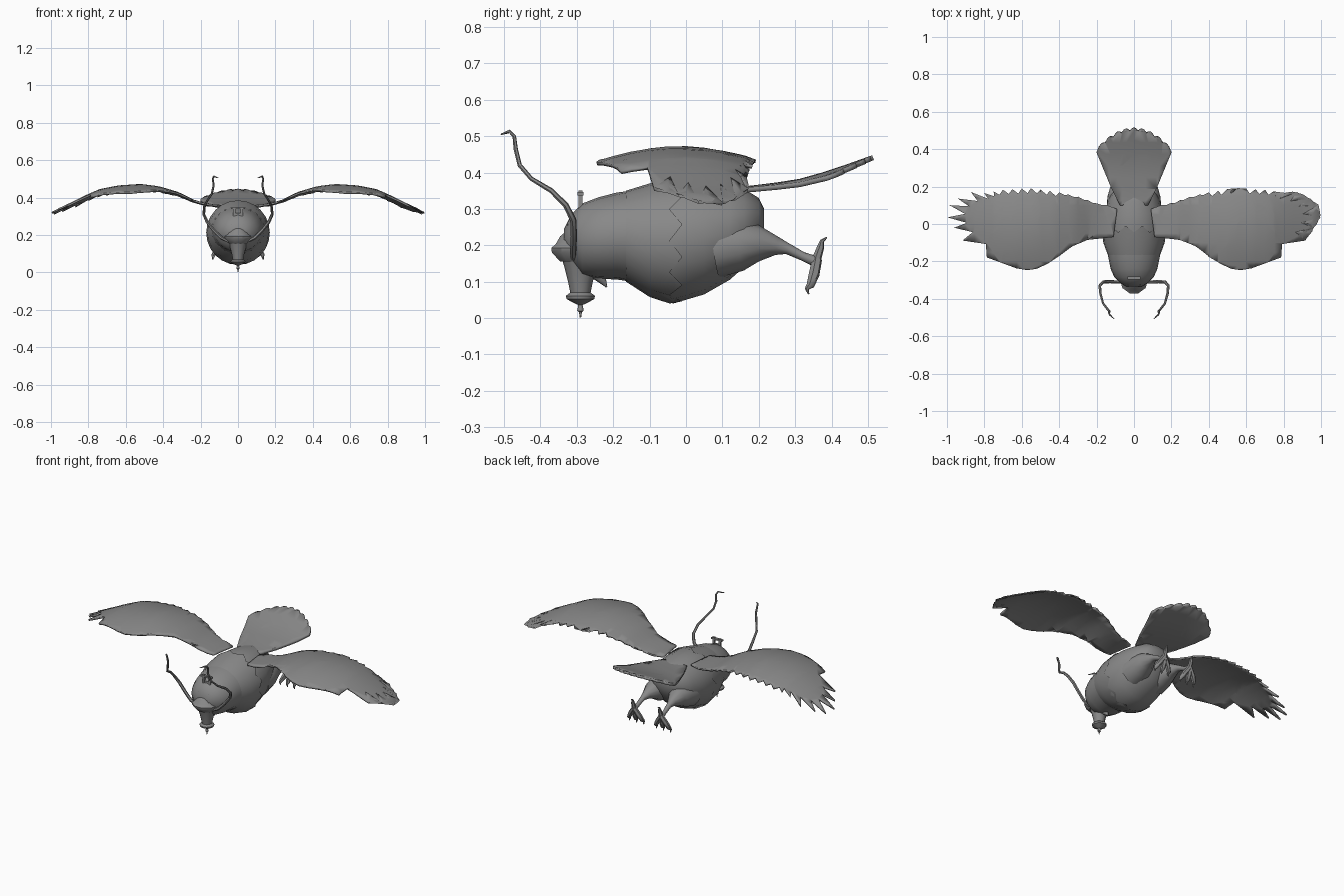
import bpy, bmesh, math
from mathutils import Vector

cube = bpy.data.objects.get("Cube")
if cube:
    bpy.data.objects.remove(cube, do_unlink=True)

grey = bpy.data.materials.new("plain grey")
grey.use_nodes = True
COLOUR = (0.25, 0.25, 0.25, 1)
grey.diffuse_color = COLOUR
grey.node_tree.nodes["Principled BSDF"].inputs["Base Color"].default_value = COLOUR


def finish(name, bm, angle=40):
    bmesh.ops.recalc_face_normals(bm, faces=bm.faces)
    mesh = bpy.data.meshes.new(name)
    bm.to_mesh(mesh)
    bm.free()
    mesh.materials.append(grey)
    obj = bpy.data.objects.new(name, mesh)
    bpy.context.collection.objects.link(obj)
    bpy.ops.object.select_all(action='DESELECT')
    obj.select_set(True)
    bpy.context.view_layer.objects.active = obj
    bpy.ops.object.shade_smooth_by_angle(angle=math.radians(angle))
    return obj


def skin(bm, rings, caps=True):
    rows = [[bm.verts.new(p) for p in ring] for ring in rings]
    n = len(rows[0])
    for a, b in zip(rows, rows[1:]):
        for i in range(n):
            bm.faces.new((a[i], a[(i + 1) % n], b[(i + 1) % n], b[i]))
    if caps:
        bm.faces.new(rows[0])
        bm.faces.new(rows[-1])


def loft_y(name, stations, sides=16, hem=0, caps=True):
    """Elliptic sections along y: (y, bottom, top, half width); hem zigzags the last one."""
    bm = bmesh.new()
    rings = []
    for k, (y, low, high, half) in enumerate(stations):
        last = hem if k == len(stations) - 1 else 0
        rings.append([(half * math.sin(t), y + last * (i % 2), (low + high) / 2 + (high - low) / 2 * math.cos(t))
                      for i, t in enumerate(2 * math.pi * j / sides for j in range(sides))])
    skin(bm, rings, caps)
    return finish(name, bm, 50)


def limb(name, points, sides=8):
    """Round sections along a path of (x, y, z, radius)."""
    bm = bmesh.new()
    rings = []
    for k, p in enumerate(points):
        before, after = points[max(k - 1, 0)], points[min(k + 1, len(points) - 1)]
        d = (Vector(after[:3]) - Vector(before[:3])).normalized()
        u = d.cross(Vector((1, 0.2, 0))).normalized()
        v = d.cross(u)
        rings.append([Vector(p[:3]) + p[3] * (u * math.cos(t) + v * math.sin(t))
                      for t in (2 * math.pi * j / sides for j in range(sides))])
    skin(bm, rings)
    return finish(name, bm, 50)


def lathe(name, profile, x, y, sides=12):
    bm = bmesh.new()
    skin(bm, [[(x + r * math.cos(t), y + r * math.sin(t), z)
               for t in (2 * math.pi * j / sides for j in range(sides))] for r, z in profile])
    return finish(name, bm, 35)


def box(name, centre, size):
    bm = bmesh.new()
    bmesh.ops.create_cube(bm, size=1)
    for v in bm.verts:
        v.co = Vector(c + s * p for c, s, p in zip(centre, size, v.co))
    return finish(name, bm)


def mirrored(points, side):
    return [(side * p[0], *p[1:]) for p in points]


def lerp(table, x):
    for (a, p), (b, q) in zip(table, table[1:]):
        if x <= b:
            return p + (q - p) * (x - a) / (b - a)
    return table[-1][1]


def sheet(name, outline, height, thick, cuts):
    """Flat feathered outline, cut into strips, bent by a height rule and thickened."""
    bm = bmesh.new()
    bm.faces.new([bm.verts.new((x, y, 0)) for x, y in outline])
    bmesh.ops.triangulate(bm, faces=bm.faces)
    for k in range(-cuts, cuts + 1):
        for axis in ((1, 0, 0), (0, 1, 0)):
            bmesh.ops.bisect_plane(bm, geom=bm.verts[:] + bm.edges[:] + bm.faces[:],
                                   plane_co=Vector(axis) * k / cuts, plane_no=axis)
    for v in bm.verts:
        v.co.z = height(v.co.x, v.co.y)
    obj = finish(name, bm, 50)
    mod = obj.modifiers.new("thickness", 'SOLIDIFY')
    mod.thickness = thick
    mod.offset = 0
    return obj


# Body, mantle and head
loft_y("body", [(-0.17, 0.12, 0.335, 0.12), (-0.155, 0.10, 0.345, 0.14), (-0.10, 0.063, 0.365, 0.16),
                (-0.035, 0.04, 0.38, 0.167), (0.05, 0.065, 0.375, 0.16), (0.12, 0.105, 0.365, 0.14),
                (0.16, 0.14, 0.355, 0.12), (0.20, 0.20, 0.33, 0.08), (0.215, 0.24, 0.30, 0.04)])
loft_y("mantle", [(-0.165, 0.10, 0.35, 0.14), (-0.10, 0.058, 0.37, 0.164), (-0.045, 0.04, 0.385, 0.17)],
       sides=24, hem=0.035, caps=False)
loft_y("head", [(-0.335, 0.19, 0.245, 0.04), (-0.315, 0.15, 0.285, 0.075), (-0.285, 0.115, 0.315, 0.105),
                (-0.24, 0.108, 0.332, 0.125), (-0.19, 0.106, 0.345, 0.135), (-0.15, 0.10, 0.35, 0.14)],
       sides=20, hem=-0.015)
limb("throat_tuft", [(0, -0.25, 0.125, 0.018), (0, -0.23, 0.105, 0.012), (0, -0.218, 0.085, 0.002)])

# Hanging mask with flared nozzle and pin
lathe("mask_nozzle", [(0.002, 0.002), (0.004, 0.016), (0.009, 0.02), (0.006, 0.036), (0.015, 0.04),
                      (0.038, 0.052), (0.04, 0.061), (0.028, 0.07), (0.034, 0.10), (0.044, 0.14),
                      (0.055, 0.175), (0.04, 0.20)], 0, -0.29)
lathe("mask_rim", [(0.05, 0.155), (0.074, 0.18), (0.076, 0.192), (0.062, 0.205), (0.05, 0.225), (0.025, 0.245)],
      0, -0.298, 10)
box("brow_bar", (0, -0.315, 0.253), (0.07, 0.02, 0.01))
box("crest_bar", (0, -0.29, 0.342), (0.07, 0.016, 0.009))
box("crest_plate", (0, -0.29, 0.31), (0.04, 0.008, 0.012))

# Tail fan with scalloped end
end = []
LOBES = 9
for k in range(LOBES * 4 + 1):
    a = -1 + k / (LOBES * 2)
    bump = 0.014 * abs(math.sin(math.pi * k / 4))
    end.append((0.2 * a, 0.385 + 0.115 * math.cos(a * math.pi / 2) ** 0.8 + bump
                if abs(a) < 1 else 0.385))
sheet("tail", [(0.075, 0.1), (-0.075, 0.1), (-0.12, 0.19)] + end + [(0.12, 0.19)],
      lambda x, y: lerp([(0, 0.345), (0.14, 0.352), (0.3, 0.372), (0.4, 0.40), (0.52, 0.443)], y) - 0.3 * x * x,
      0.014, 16)

# Wing outline: smooth leading edge, then feather tips back to the root
LEADING = [(0.09, 0.08), (0.11, -0.07), (0.25, -0.085), (0.33, -0.118), (0.4, -0.17), (0.46, -0.21),
           (0.52, -0.238), (0.57, -0.245), (0.63, -0.235), (0.71, -0.205)]
TIPS = [(0.785, -0.178), (0.915, -0.088), (0.96, -0.02), (0.995, 0.035), (0.985, 0.1), (0.94, 0.135),
        (0.87, 0.17), (0.80, 0.165)]
TRAIL = [(0.1, 0.095), (0.2, 0.11), (0.3, 0.145), (0.4, 0.168), (0.55, 0.19), (0.7, 0.182), (0.8, 0.165)]
ARCH = [(0.08, 0.355), (0.17, 0.362), (0.24, 0.385), (0.32, 0.425), (0.42, 0.455), (0.52, 0.468),
        (0.64, 0.46), (0.74, 0.44), (0.82, 0.405), (0.9, 0.365), (1.0, 0.318)]
feathers = TIPS + [(0.75 - 0.05 * k, lerp(TRAIL, 0.75 - 0.05 * k)) for k in range(13)]
wing = list(LEADING)
for k, (p, q) in enumerate(zip(feathers, feathers[1:])):
    depth = 0.2 if k < len(TIPS) - 1 else 0.13 if p[0] > 0.4 else 0.05
    mid = (Vector(p) + Vector(q)) / 2
    inner = Vector((0.55 if k < len(TIPS) else mid.x - 0.05, 0))
    wing += [p, tuple(mid.lerp(inner, depth))]
wing.append(feathers[-1])

for side, label in ((1, "left"), (-1, "right")):
    sheet(label + "_wing", mirrored(wing, side),
          lambda x, y: lerp(ARCH, abs(x)) - 0.8 * (y + 0.02) ** 2 * min(1, abs(x) * 2), 0.01, 20)

    # Curling plume
    limb(label + "_plume", mirrored([
        (0.05, -0.31, 0.165, 0.008), (0.09, -0.31, 0.185, 0.009), (0.13, -0.308, 0.225, 0.009),
        (0.165, -0.31, 0.27, 0.009), (0.183, -0.33, 0.31, 0.008), (0.18, -0.37, 0.35, 0.007),
        (0.165, -0.425, 0.383, 0.006), (0.14, -0.457, 0.42, 0.006), (0.13, -0.468, 0.465, 0.006),
        (0.135, -0.472, 0.50, 0.005), (0.13, -0.485, 0.513, 0.005), (0.105, -0.508, 0.505, 0.002)], side), 6)
    box(label + "_crest_post", (side * 0.02, -0.29, 0.325), (0.012, 0.012, 0.05))

    # Thigh, shank and foot
    limb(label + "_leg", mirrored([
        (0.07, 0.08, 0.19, 0.08), (0.075, 0.15, 0.20, 0.07), (0.08, 0.20, 0.205, 0.05),
        (0.083, 0.25, 0.198, 0.025), (0.085, 0.28, 0.19, 0.015), (0.087, 0.32, 0.17, 0.012),
        (0.088, 0.358, 0.155, 0.015)], side), 10)
    limb(label + "_hind_toe", mirrored([
        (0.088, 0.355, 0.15, 0.014), (0.088, 0.37, 0.195, 0.01), (0.088, 0.374, 0.212, 0.006),
        (0.088, 0.387, 0.222, 0.002)], side), 6)
    for spread, toe in ((-0.045, "inner"), (0, "middle"), (0.045, "outer")):
        limb(f"{label}_{toe}_toe", mirrored([
            (0.088, 0.36, 0.16, 0.014), (0.088 + spread * 0.6, 0.352, 0.12, 0.015),
            (0.088 + spread, 0.342, 0.09, 0.011), (0.088 + spread, 0.332, 0.08, 0.006),
            (0.088 + spread * 1.05, 0.337, 0.066, 0.002)], side), 6)
